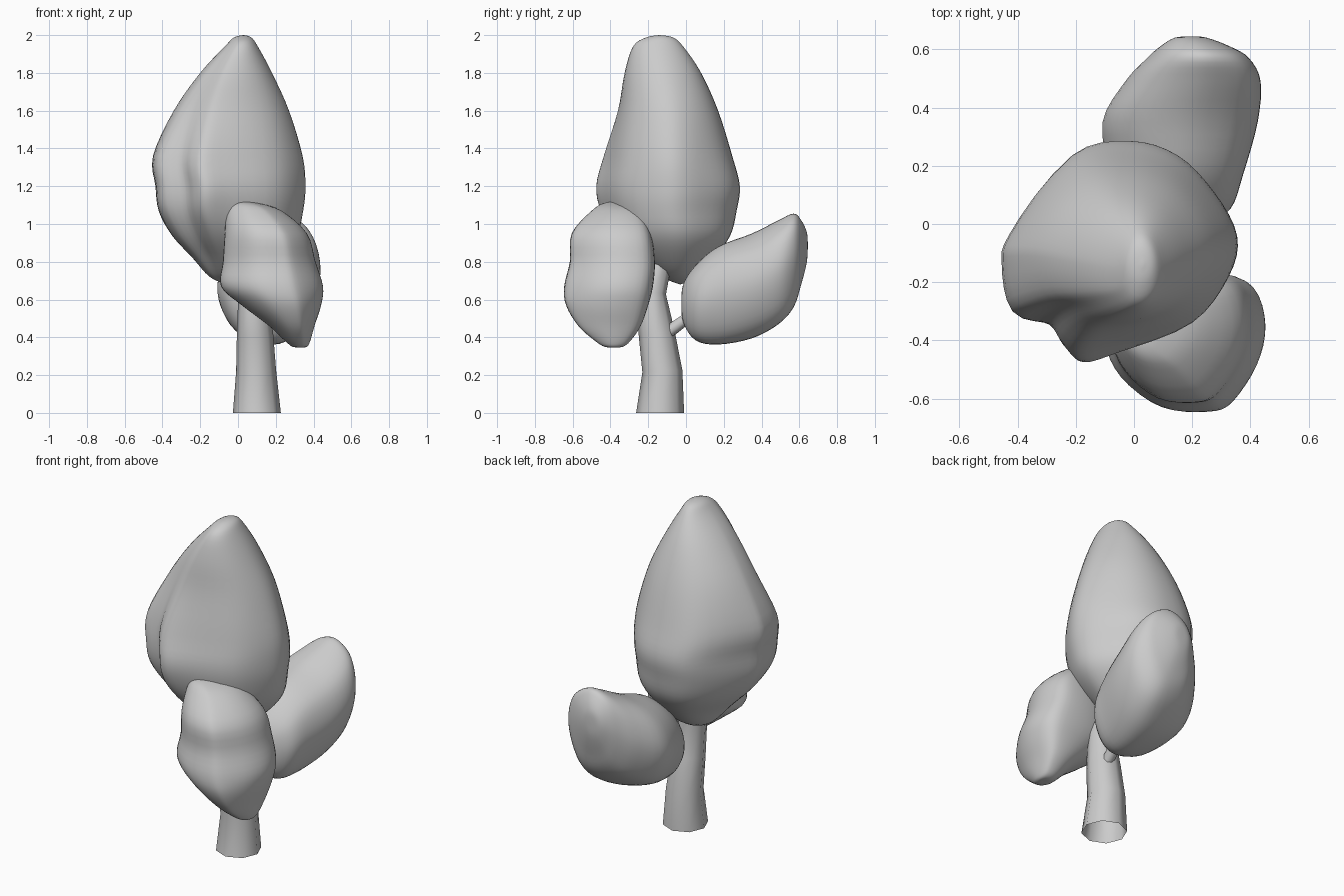
import bpy, bmesh, math
from mathutils import Vector

if "Cube" in bpy.data.objects:
    bpy.data.objects.remove(bpy.data.objects["Cube"])


def spline(pts, n, closed):
    """Smooth curve through tuples of any length, n steps per span."""
    out, m = [], len(pts)
    get = lambda i: pts[i % m] if closed else pts[max(0, min(m - 1, i))]
    for i in range(m if closed else m - 1):
        a, b, c, d = (get(i + k) for k in (-1, 0, 1, 2))
        for s in range(n):
            t = s / n
            out.append(tuple(0.5 * (2 * q + (r - p) * t + (2 * p - 5 * q + 4 * r - w) * t * t
                             + (3 * q - p - 3 * r + w) * t ** 3) for p, q, r, w in zip(a, b, c, d)))
    if not closed:
        out.append(tuple(pts[-1]))
    return out


def fit(pts):
    """Scale an outline to the square -1..1."""
    us, vs = [p[0] for p in pts], [p[1] for p in pts]
    f = lambda k, lo, hi: 2 * (k - lo) / (hi - lo) - 1
    return [(f(u, min(us), max(us)), f(v, min(vs), max(vs))) for u, v in pts]


def finish(name, rings, smooth_angle):
    bm = bmesh.new()
    loops = [[bm.verts.new(p) for p in r] for r in rings]
    for a, b in zip(loops, loops[1:]):
        n = len(a)
        for i in range(n):
            bm.faces.new((a[i], a[(i + 1) % n], b[(i + 1) % n], b[i]))
    bmesh.ops.remove_doubles(bm, verts=bm.verts, dist=1e-4)
    bmesh.ops.recalc_face_normals(bm, faces=bm.faces)
    me = bpy.data.meshes.new(name)
    bm.to_mesh(me)
    bm.free()
    ob = bpy.data.objects.new(name, me)
    bpy.context.collection.objects.link(ob)
    bpy.ops.object.select_all(action='DESELECT')
    ob.select_set(True)
    bpy.context.view_layer.objects.active = ob
    bpy.ops.object.shade_smooth_by_angle(angle=math.radians(smooth_angle))


def foliage(name, plan, levels, along_y=False):
    """Loft; level = (position, u min, u max, v min, v max, share of the plan versus an ellipse)."""
    outline = fit(spline(fit(plan), 4, True))
    rings = []
    for t, u0, u1, v0, v1, k in spline(levels, 4, False):
        mix = []
        for u, v in outline:
            r = math.hypot(u, v)
            mix.append((u * k + u / r * (1 - k), v * k + v / r * (1 - k)))
        ring = []
        for u, v in fit(mix):
            a, b = (u0 + u1) / 2 + u * (u1 - u0) / 2, (v0 + v1) / 2 + v * (v1 - v0) / 2
            ring.append((a, t, b) if along_y else (a, b, t))
        rings.append(ring)
    finish(name, rings, 60)


def tube(name, path, sides):
    """Open tube; path = (x, y, z, radius)."""
    pts = [Vector(p[:3]) for p in path]
    rings = []
    for i, p in enumerate(pts):
        d = (pts[min(i + 1, len(pts) - 1)] - pts[max(i - 1, 0)]).normalized()
        if i == 0 and p.z == 0:
            d = Vector((0, 0, 1))
        e = d.cross(Vector((0, 1, 0))).normalized()
        f = d.cross(e)
        rings.append([p + path[i][3] * (e * math.cos(q * math.tau / sides) + f * math.sin(q * math.tau / sides))
                      for q in range(sides)])
    finish(name, rings, 50)


# trunk and side branches
tube("trunk", [(.1, -.137, 0, .127), (.096, -.125, .22, .106), (.09, -.155, .42, .096),
               (.08, -.185, .63, .079), (.05, -.14, .8, .065), (.02, -.11, 1.0, .05)], 8)
tube("back_branch", [(.11, -.13, .4, .034), (.12, -.05, .46, .033), (.16, .1, .57, .025)], 8)
tube("front_branch", [(.09, -.17, .55, .034), (.14, -.3, .65, .025)], 8)

# large crown
foliage("main_crown",
        [(-.45, -.13), (-.42, -.02), (-.22, .25), (-.02, .3), (.15, .25), (.28, .12), (.36, -.03),
         (.33, -.17), (.2, -.33), (-.05, -.43), (-.18, -.47), (-.24, -.42), (-.29, -.34), (-.42, -.3)],
        [(2.0, .03, .03, -.14, -.14, 0), (1.988, -.02, .07, -.21, -.07, 0),
         (1.94, -.07, .105, -.28, -.015, .1), (1.8, -.2, .18, -.325, .08, .2),
         (1.6, -.34, .27, -.36, .17, .4), (1.36, -.45, .342, -.435, .245, .8),
         (1.2, -.437, .357, -.475, .285, .95), (1.07, -.42, .345, -.45, .268, .9),
         (.94, -.35, .31, -.37, .235, .7), (.82, -.24, .21, -.25, .15, .5),
         (.72, -.15, .08, -.13, .06, .2), (.68, -.06, -.06, -.03, -.03, 0)])

# front lower clump
foliage("front_clump",
        [(-.08, -.4), (-.03, -.53), (.1, -.63), (.25, -.645), (.33, -.61), (.42, -.48), (.45, -.34),
         (.41, -.21), (.3, -.17), (.12, -.18), (-.02, -.25)],
        [(1.115, .04, .04, -.35, -.35, 0), (1.112, -.02, .1, -.43, -.27, .4),
         (1.07, -.06, .23, -.5, -.235, .8), (.95, -.07, .365, -.605, -.185, 1),
         (.8, -.08, .41, -.615, -.165, 1), (.67, -.09, .45, -.645, -.175, 1),
         (.57, .02, .44, -.635, -.2, 1), (.46, .165, .405, -.57, -.24, .9),
         (.38, .25, .382, -.48, -.295, .6), (.35, .29, .365, -.43, -.335, .3),
         (.347, .335, .335, -.38, -.38, 0)])

# back lower clump, lofted from front to back
foliage("back_clump",
        [(-.1, .68), (-.07, .53), (.02, .42), (.22, .365), (.34, .42), (.42, .57), (.44, .73),
         (.38, .88), (.22, .96), (.06, .93), (-.05, .83)],
        [(-.025, .15, .15, .58, .58, 0), (-.015, .08, .23, .48, .68, .3),
         (.05, -.025, .33, .385, .78, .8), (.17, -.08, .375, .362, .88, 1),
         (.35, -.108, .425, .395, .95, 1), (.49, -.03, .435, .47, 1.02, 1),
         (.57, .045, .395, .56, 1.055, .9), (.61, .09, .33, .68, 1.02, .6),
         (.64, .14, .25, .8, .955, .3), (.645, .2, .2, .89, .89, 0)], along_y=True)
